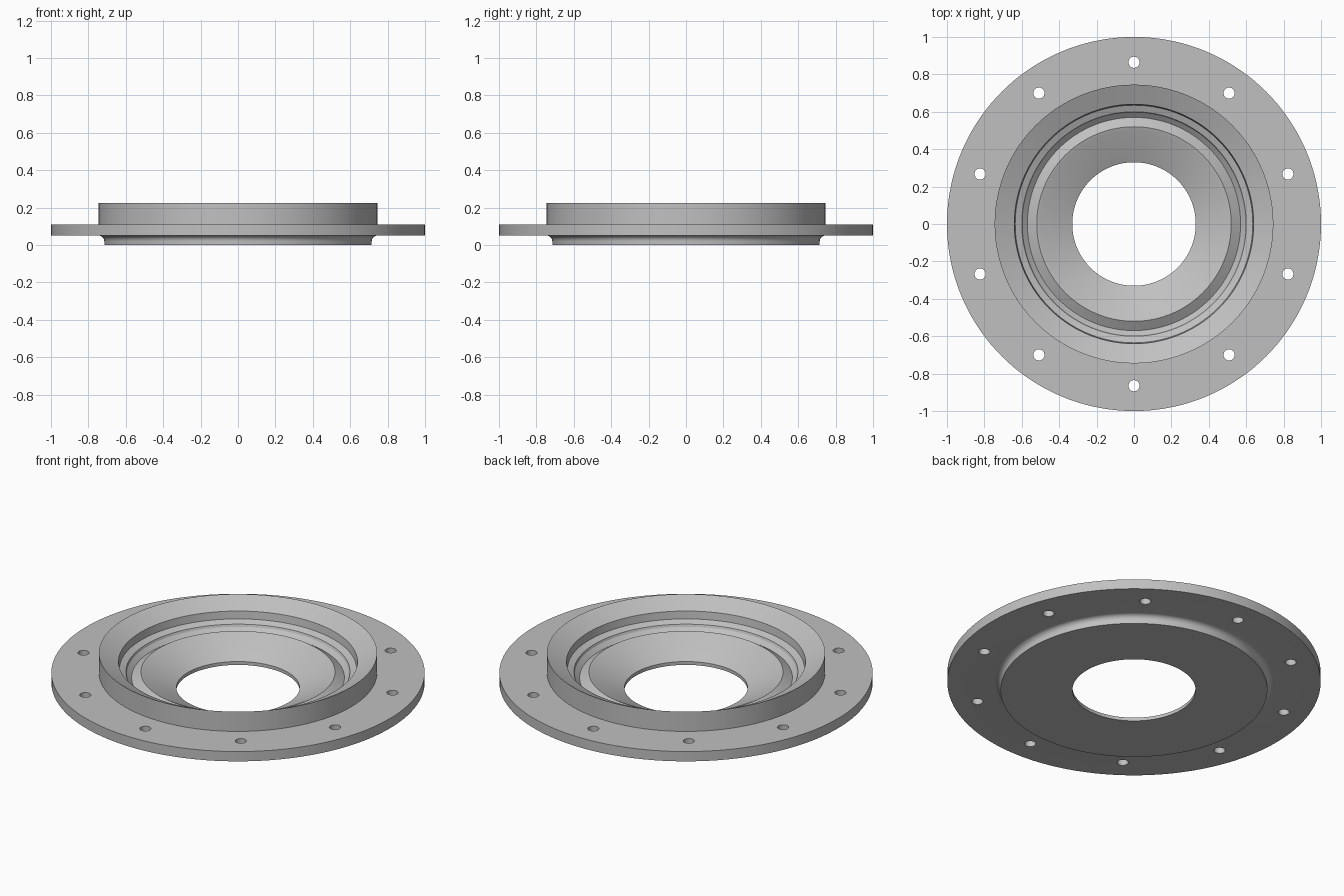
import bpy, bmesh, math
from mathutils import Matrix

cube = bpy.data.objects.get("Cube")
if cube:
    bpy.data.objects.remove(cube, do_unlink=True)

SEGMENTS = 144
HOLES = 10

metal = bpy.data.materials.new("plain grey metal")
metal.use_nodes = True
grey = (0.53, 0.53, 0.53, 1)
metal.diffuse_color = grey
metal.node_tree.nodes["Principled BSDF"].inputs["Base Color"].default_value = grey


def make_object(name, bm):
    bmesh.ops.recalc_face_normals(bm, faces=bm.faces)
    mesh = bpy.data.meshes.new(name)
    bm.to_mesh(mesh)
    bm.free()
    mesh.materials.append(metal)
    obj = bpy.data.objects.new(name, mesh)
    bpy.context.collection.objects.link(obj)
    return obj


def lathe(name, profile):
    """Turn a closed (radius, height) profile around z."""
    bm = bmesh.new()
    verts = [bm.verts.new((r, 0, z)) for r, z in profile]
    edges = [bm.edges.new((a, b)) for a, b in zip(verts, verts[1:] + verts[:1])]
    bmesh.ops.spin(bm, geom=verts + edges, cent=(0, 0, 0), axis=(0, 0, 1),
                   angle=math.tau, steps=SEGMENTS, use_merge=True)
    bmesh.ops.remove_doubles(bm, verts=bm.verts, dist=1e-5)
    return make_object(name, bm)


# Concave fillet between the bottom boss and the flange
fillet = [(0.745 - 0.03 * math.cos(a), 0.02 + 0.03 * math.sin(a))
          for a in (math.pi / 2 * i / 8 for i in range(9))]

# Bore and cone, ridge, groove, stepped seat, flared collar, flange, boss
profile = [
    (0.33, 0), (0.33, 0.02), (0.50, 0.105), (0.52, 0.112),
    (0.57, 0.08), (0.595, 0.102), (0.60, 0.115), (0.635, 0.13),
    (0.64, 0.174), (0.745, 0.225), (0.745, 0.108),
    (1.0, 0.108), (1.0, 0.05),
] + fillet[::-1] + [(0.715, 0)]
flange = lathe("flanged_ring", profile)

# Bolt holes through the flange
bm = bmesh.new()
for i in range(HOLES):
    place = Matrix.Rotation(math.tau * i / HOLES, 4, 'Z') @ Matrix.Translation((0, 0.865, 0.08))
    bmesh.ops.create_cone(bm, cap_ends=True, segments=32, radius1=0.03,
                          radius2=0.03, depth=0.2, matrix=place)
cutter = make_object("bolt_hole_cutter", bm)
cutter.hide_render = True

cut = flange.modifiers.new("bolt holes", 'BOOLEAN')
cut.operation = 'DIFFERENCE'
cut.solver = 'EXACT'
cut.object = cutter

bpy.ops.object.select_all(action='DESELECT')
flange.select_set(True)
bpy.context.view_layer.objects.active = flange
bpy.ops.object.modifier_apply(modifier=cut.name)
bpy.data.objects.remove(cutter, do_unlink=True)
bpy.ops.object.shade_smooth_by_angle(angle=math.radians(14))
